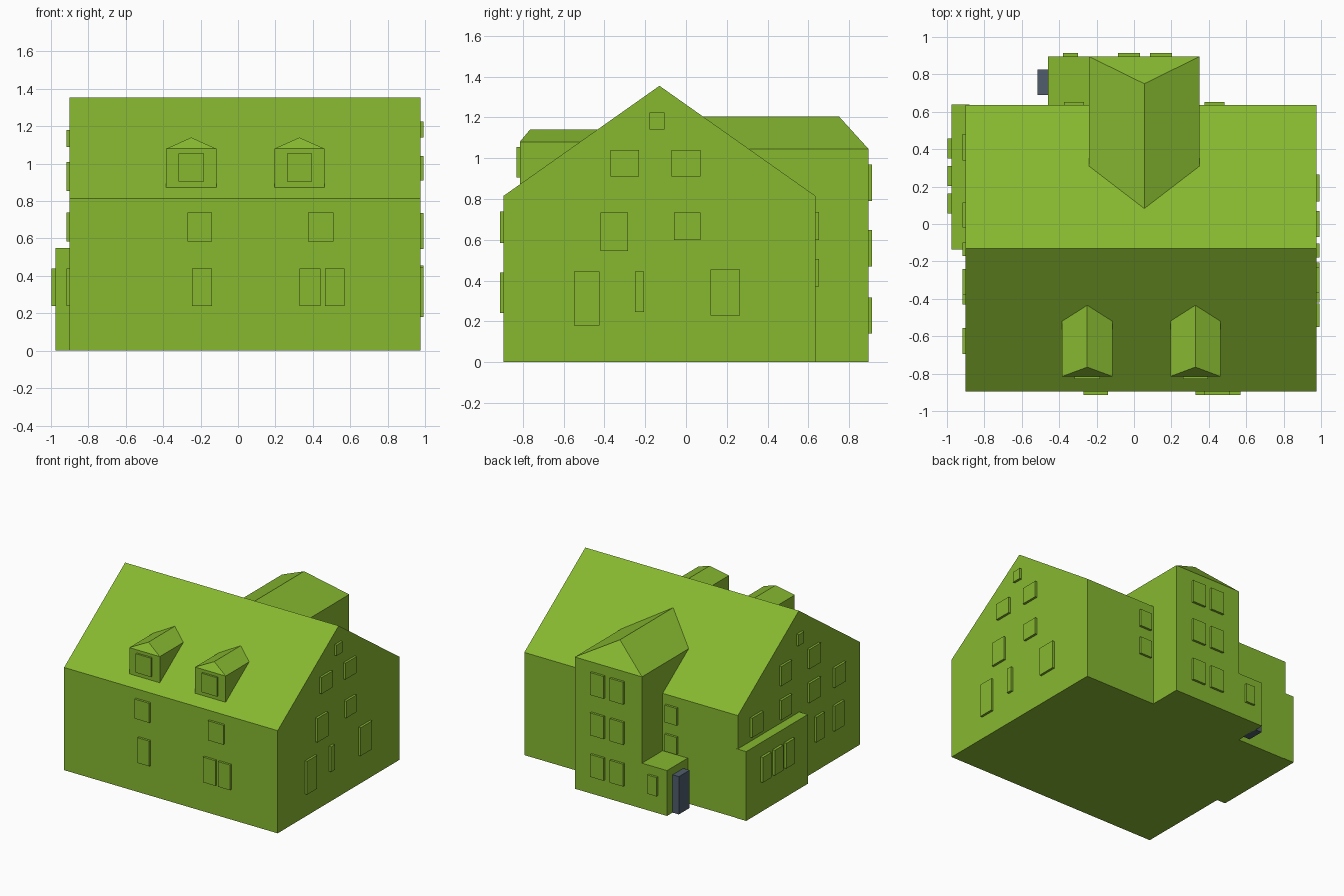
import bpy, bmesh

if "Cube" in bpy.data.objects:
    bpy.data.objects.remove(bpy.data.objects["Cube"])

# Materials
def material(name, color):
    m = bpy.data.materials.new(name)
    m.diffuse_color = (*color, 1)
    m.use_nodes = True
    m.node_tree.nodes["Principled BSDF"].inputs["Base Color"].default_value = m.diffuse_color
    return m

GREEN = material("green", (0.24, 0.48, 0.03))
DARK = material("slate", (0.08, 0.11, 0.15))


def hull(name, points, mat=GREEN):
    """Convex flat-faced solid around a few corner points."""
    bm = bmesh.new()
    for p in points:
        bm.verts.new(p)
    bmesh.ops.convex_hull(bm, input=bm.verts[:])
    bmesh.ops.dissolve_limit(bm, angle_limit=0.01, verts=bm.verts[:], edges=bm.edges[:])
    bmesh.ops.recalc_face_normals(bm, faces=bm.faces[:])
    me = bpy.data.meshes.new(name)
    bm.to_mesh(me)
    bm.free()
    me.materials.append(mat)
    ob = bpy.data.objects.new(name, me)
    bpy.context.collection.objects.link(ob)
    return ob


def box(name, xs, ys, zs, mat=GREEN):
    return hull(name, [(x, y, z) for x in xs for y in ys for z in zs], mat)


# Main house dimensions
X0, X1, Y0, Y1 = -0.90, 0.975, -0.895, 0.635
EAVE, RIDGE, MID = 0.815, 1.355, -0.13
SLOPE = (RIDGE - EAVE) / (Y1 - MID)
IN = 0.03  # how far wings reach under the main roof


def wing(name, x0, x1, y_end, y_ridge, base, eave, ridge, side):
    """Hipped wing growing out of the main roof; side is +1 back, -1 front."""
    def roof_y(z):
        return MID + side * ((RIDGE - z) / SLOPE - IN)
    xm = (x0 + x1) / 2
    pts = [(xm, y_ridge, ridge), (xm, roof_y(ridge), ridge)]
    for x in (x0, x1):
        pts += [(x, y_end, base), (x, y_end, eave), (x, roof_y(eave), eave),
                (x, roof_y(max(base, EAVE)), base)]
    return hull(name, pts)


# Main gabled house
hull("main_house", [(x, y, z) for x in (X0, X1)
                    for y, z in ((Y0, 0), (Y1, 0), (Y0, EAVE), (Y1, EAVE), (MID, RIDGE))])

# Rear tower and the two front dormers
wing("rear_tower", -0.24, 0.35, 0.895, 0.75, 0, 1.045, 1.205, 1)
for i, cx in enumerate((-0.25, 0.328)):
    wing(f"dormer_{i}", cx - 0.134, cx + 0.134, -0.815, -0.765, 0.872, 1.08, 1.14, -1)
    box(f"dormer_window_{i}", (cx - 0.067, cx + 0.067), (-0.83, -0.80), (0.905, 1.055))

# Entrance porch with door, and side lean-to
box("entrance_porch", (-0.46, -0.22), (0.61, 0.895), (0, 0.36))
box("entrance_door", (-0.515, -0.45), (0.69, 0.825), (0, 0.30), DARK)
box("side_annex", (-0.975, -0.88), (-0.135, 0.638), (0, 0.55))


def windows(name, axis, wall, out, rects):
    """Slabs on a wall; each rect is (start, end, bottom, top)."""
    depth = (wall - out * 0.01, wall + out * 0.018)
    for i, (a, b, z0, z1) in enumerate(rects):
        if axis == "x":
            box(f"{name}_{i}", depth, (a, b), (z0, z1))
        else:
            box(f"{name}_{i}", (a, b), depth, (z0, z1))


# Windows on each wall
windows("front_window", "y", Y0, -1, [
    (-0.27, -0.14, 0.585, 0.74), (0.375, 0.51, 0.585, 0.74),
    (-0.245, -0.14, 0.24, 0.44), (0.33, 0.44, 0.24, 0.44), (0.465, 0.57, 0.24, 0.44)])
windows("right_window", "x", X1, 1, [
    (-0.18, -0.105, 1.14, 1.225), (-0.37, -0.23, 0.91, 1.04), (-0.07, 0.07, 0.91, 1.04),
    (-0.42, -0.285, 0.545, 0.735), (-0.06, 0.07, 0.60, 0.735), (-0.55, -0.425, 0.18, 0.445),
    (-0.25, -0.205, 0.245, 0.445), (0.12, 0.265, 0.23, 0.455)])
windows("left_window", "x", X0, -1, [
    (-0.17, -0.10, 1.09, 1.18), (-0.38, -0.24, 0.855, 1.01), (-0.02, 0.115, 0.855, 1.01),
    (-0.695, -0.555, 0.585, 0.74), (-0.38, -0.24, 0.585, 0.74), (-0.02, 0.115, 0.585, 0.74),
    (0.34, 0.48, 0.585, 0.74), (-0.675, -0.555, 0.24, 0.44), (-0.43, -0.325, 0.24, 0.44)])
windows("annex_window", "x", -0.978, -1, [
    (a, a + 0.107, 0.24, 0.44) for a in (0.055, 0.202, 0.35)])
windows("tower_window", "y", 0.895, 1, [
    (a, a + 0.117, z, z + 0.178) for a in (-0.086, 0.086) for z in (0.14, 0.47, 0.79)])
windows("back_window", "y", Y1, 1, [
    (a, a + 0.105, z, z + 0.137) for a in (-0.373, 0.378) for z in (0.37, 0.60)])
windows("porch_window", "y", 0.895, 1, [(-0.38, -0.30, 0.14, 0.29)])
